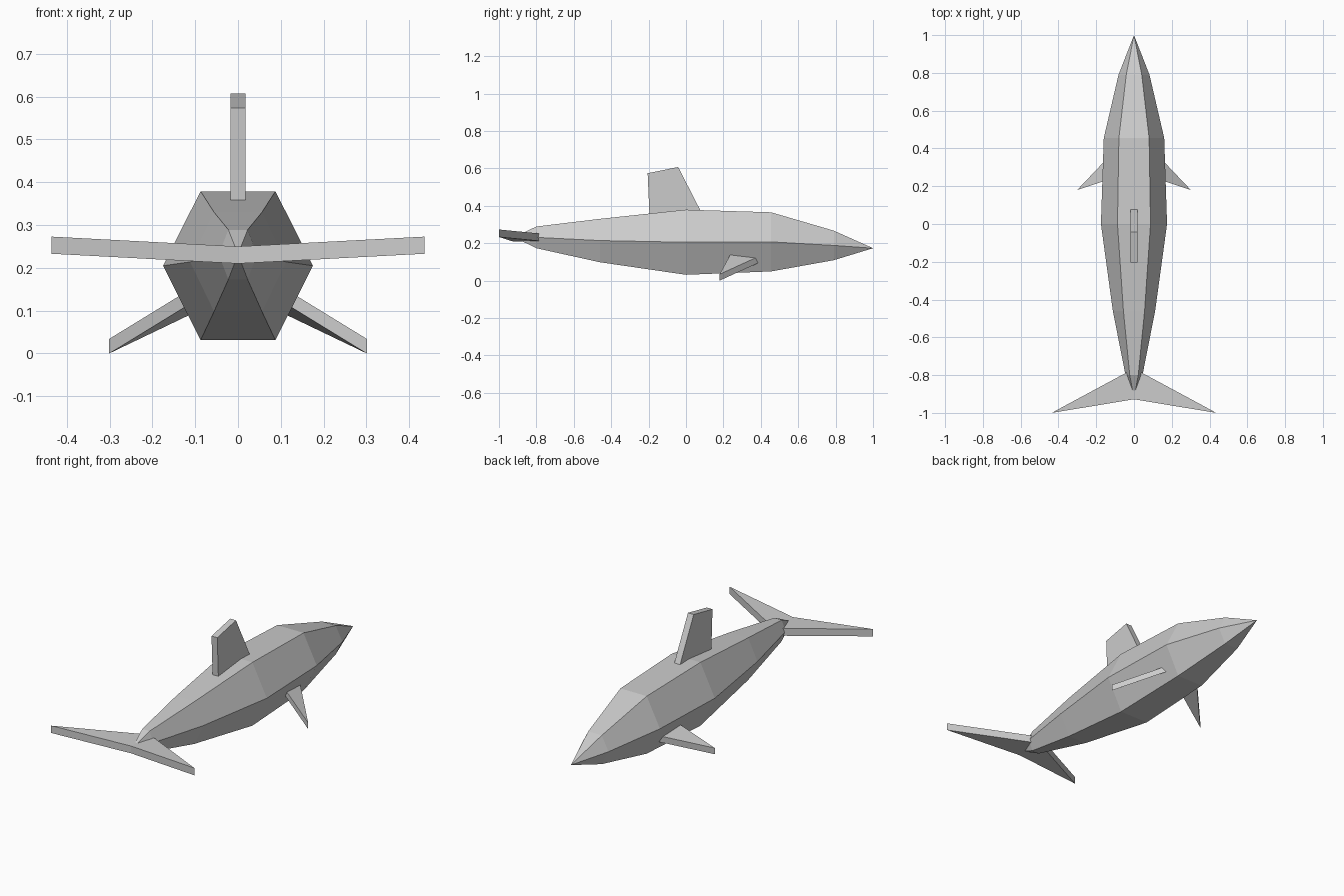
import bpy, bmesh, math
from mathutils import Vector

if "Cube" in bpy.data.objects:
    bpy.data.objects.remove(bpy.data.objects["Cube"])

grey = bpy.data.materials.new("plain grey")
grey.diffuse_color = (0.6, 0.6, 0.6, 1)
grey.use_nodes = True
grey.node_tree.nodes["Principled BSDF"].inputs["Base Color"].default_value = grey.diffuse_color


def finish(name, bm):
    bmesh.ops.recalc_face_normals(bm, faces=bm.faces)
    mesh = bpy.data.meshes.new(name)
    bm.to_mesh(mesh)
    bm.free()
    mesh.materials.append(grey)
    obj = bpy.data.objects.new(name, mesh)
    bpy.context.collection.objects.link(obj)
    return obj


def prism(name, points, offset):
    """Flat outline extruded along an offset vector."""
    bm = bmesh.new()
    a = [bm.verts.new(p) for p in points]
    b = [bm.verts.new(Vector(p) + Vector(offset)) for p in points]
    bm.faces.new(a)
    bm.faces.new(b[::-1])
    n = len(a)
    for i in range(n):
        j = (i + 1) % n
        bm.faces.new((a[i], b[i], b[j], a[j]))
    return finish(name, bm)


# Body: six-sided rings (y, centre z, half width, half height) with pointed ends
rings = [(-0.80, 0.231, 0.045, 0.058), (-0.46, 0.214, 0.112, 0.116),
         (0.0, 0.205, 0.175, 0.174), (0.455, 0.207, 0.160, 0.158),
         (0.79, 0.188, 0.082, 0.079)]
bm = bmesh.new()
loops = []
for y, z, w, h in rings:
    loops.append([bm.verts.new((w * math.cos(k * math.pi / 3), y,
                                z + h * math.sin(k * math.pi / 3) / math.sin(math.pi / 3)))
                  for k in range(6)])
tail_tip = bm.verts.new((0, -0.92, 0.232))
nose_tip = bm.verts.new((0, 1.0, 0.173))
for k in range(6):
    j = (k + 1) % 6
    for p, q in zip(loops, loops[1:]):
        bm.faces.new((p[k], p[j], q[j], q[k]))
    bm.faces.new((loops[0][k], loops[0][j], tail_tip))
    bm.faces.new((loops[-1][k], loops[-1][j], nose_tip))
finish("body", bm)

# Dorsal fin, rooted inside the back
prism("dorsal_fin", [(-0.0175, -0.205, 0.574), (-0.0175, -0.042, 0.607),
                     (-0.0175, 0.095, 0.34), (-0.0175, -0.194, 0.32)], (0.035, 0, 0))

# Paired fins, mirrored left and right
for side, s in (("right", 1), ("left", -1)):
    prism(side + "_tail_fluke", [(0, -0.765, 0.21), (s * 0.436, -1.0, 0.233),
                                 (0, -0.928, 0.21)], (0, 0, 0.04))
    prism(side + "_side_fin", [(s * 0.301, 0.18, 0.0), (s * 0.084, 0.408, 0.104),
                               (s * 0.102, 0.246, 0.122)], (0, 0, 0.034))
